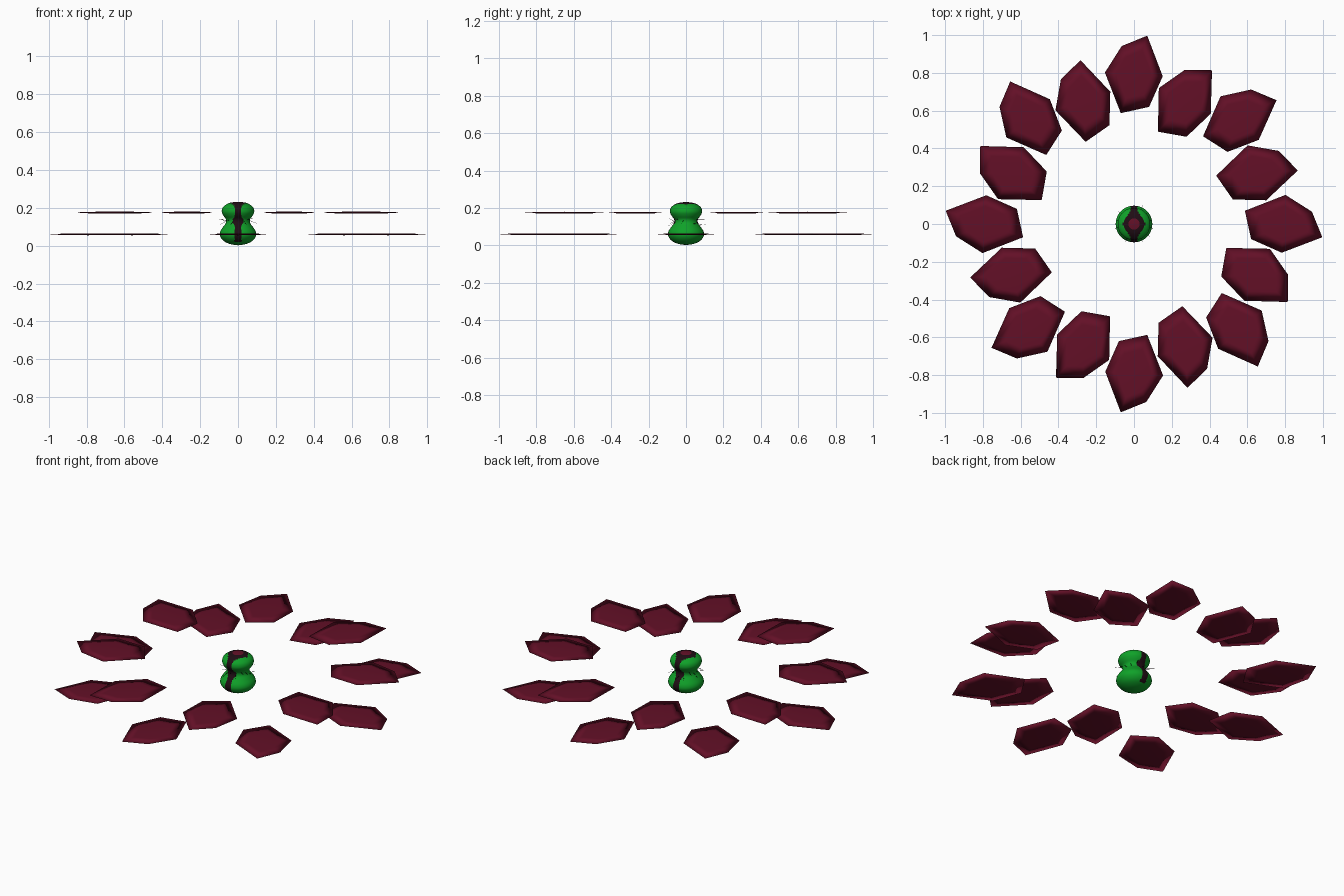
import bpy, bmesh, math, random
from mathutils import Vector, Matrix

if "Cube" in bpy.data.objects:
    bpy.data.objects.remove(bpy.data.objects["Cube"])

random.seed(4)


def material(name, rgb):
    m = bpy.data.materials.new(name)
    m.diffuse_color = (*rgb, 1)
    m.use_nodes = True
    m.node_tree.nodes["Principled BSDF"].inputs["Base Color"].default_value = m.diffuse_color
    return m


CRIMSON = material("crimson", (0.125, 0.005, 0.020))
GREEN = material("green", (0.005, 0.36, 0.022))
DARK = material("dark_maroon", (0.014, 0.004, 0.007))


def make_object(name, bm, mats):
    bmesh.ops.recalc_face_normals(bm, faces=bm.faces)
    mesh = bpy.data.meshes.new(name)
    bm.to_mesh(mesh)
    bm.free()
    for m in mats:
        mesh.materials.append(m)
    for p in mesh.polygons:
        p.use_smooth = True
    ob = bpy.data.objects.new(name, mesh)
    bpy.context.collection.objects.link(ob)
    return ob


# Petal outline: a slightly skewed hexagon pointing outwards along +y
OUTLINE = [(.07, .205), (.152, -.01), (.08, -.172),
           (-.07, -.205), (-.154, .01), (-.065, .15)]


def petal_mesh():
    """Thin lens: sharp rim with a raised plateau above and below."""
    bm = bmesh.new()
    rim = [bm.verts.new((x, y, 0)) for x, y in OUTLINE]
    for side in (1, -1):
        ring = [bm.verts.new((x * .62, y * .62, side * .004)) for x, y in OUTLINE]
        top = bm.verts.new((0, 0, side * .005))
        for i in range(6):
            j = (i + 1) % 6
            bm.faces.new((rim[i], rim[j], ring[j], ring[i]))
            bm.faces.new((ring[i], ring[j], top))
    return bm


# Two staggered rings of eight petals
for ring_name, radius, z, offset in (("lower", .792, .06, 0), ("upper", .705, .175, 22.5)):
    first = None
    for k in range(8):
        name = f"{ring_name}_petal_{k + 1}"
        if first is None:
            first = make_object(name, petal_mesh(), [CRIMSON])
            ob = first
        else:
            ob = bpy.data.objects.new(name, first.data)
            bpy.context.collection.objects.link(ob)
        turn = Matrix.Rotation(-math.radians(offset + 45 * k), 4, 'Z')
        ob.matrix_world = turn @ Matrix.Translation((0, radius, z))

# Hourglass body: smooth lathe profile (radius, height)
PROFILE = [(0, .002), (.04, .008), (.075, .024), (.095, .05), (.094, .075),
           (.078, .1), (.064, .12), (.064, .14), (.078, .16), (.086, .18),
           (.08, .203), (.055, .222), (.03, .229), (0, .232)]


def smooth_profile(points, steps):
    pts = [Vector(p) for p in points]
    pts = [pts[0] * 2 - pts[1]] + pts + [pts[-1] * 2 - pts[-2]]
    out = []
    for a, b, c, d in zip(pts, pts[1:], pts[2:], pts[3:]):
        for s in range(steps):
            t = s / steps
            out.append(.5 * (2 * b + (c - a) * t + (2 * a - 5 * b + 4 * c - d) * t * t
                             + (3 * b - a - 3 * c + d) * t ** 3))
    return out + [pts[-2]]


bm = bmesh.new()
SEG = 96
rows = []
for r, z in smooth_profile(PROFILE, 4):
    if r < 1e-5:
        rows.append([bm.verts.new((0, 0, z))] * SEG)
    else:
        rows.append([bm.verts.new((r * math.cos(2 * math.pi * i / SEG),
                                   r * math.sin(2 * math.pi * i / SEG), z))
                     for i in range(SEG)])
for lo, hi in zip(rows, rows[1:]):
    for i in range(SEG):
        j = (i + 1) % SEG
        corners = list(dict.fromkeys((lo[i], lo[j], hi[j], hi[i])))
        bm.faces.new(corners)

# Dark band down front and back, widening to a pointed lens on top with a red spot
for f in bm.faces:
    c = f.calc_center_median()
    width = max(.018, .062 * (1 - abs(c.y) / .1))
    if c.z > .215 and math.hypot(c.x, c.y) < .03:
        f.material_index = 2
    elif c.z > .02 and abs(c.x) < width and (c.z > .19 or abs(c.y) > .03):
        f.material_index = 1
make_object("hourglass_body", bm, [GREEN, DARK, CRIMSON])

# Fine hairs sticking out around the waist
bm = bmesh.new()
for k in range(14):
    a = 2 * math.pi * (k + .5) / 14
    out = Vector((math.cos(a), math.sin(a), 0))
    start = out * .055 + Vector((0, 0, random.uniform(.11, .14)))
    end = out * random.uniform(.09, .115) + Vector((0, 0, random.uniform(.095, .15)))
    axis = end - start
    place = (Matrix.Translation((start + end) / 2)
             @ axis.to_track_quat('Z', 'Y').to_matrix().to_4x4())
    bmesh.ops.create_cone(bm, segments=5, radius1=.0012, radius2=.0004,
                          depth=axis.length, cap_ends=True, matrix=place)
make_object("waist_hairs", bm, [DARK])
